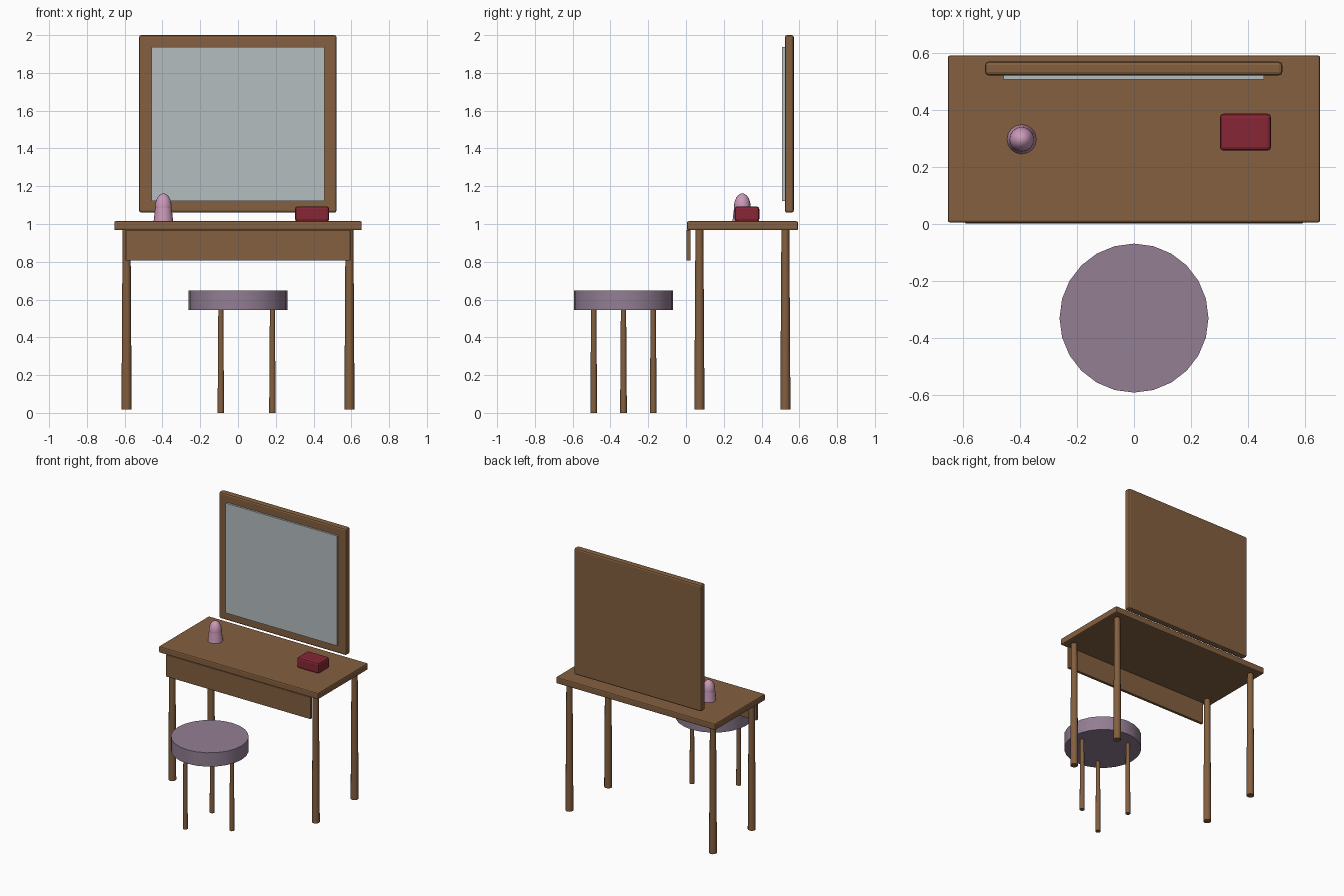
import bpy
from math import cos, sin, radians

if "Cube" in bpy.data.objects:
    bpy.data.objects.remove(bpy.data.objects["Cube"])


def material(name, rgb):
    m = bpy.data.materials.new(name)
    m.diffuse_color = (*rgb, 1)
    m.use_nodes = True
    m.node_tree.nodes["Principled BSDF"].inputs["Base Color"].default_value = m.diffuse_color
    return m


WOOD = material("wood", (0.23, 0.115, 0.05))
GLASS = material("mirror_glass", (0.46, 0.51, 0.53))
MAUVE = material("cushion_mauve", (0.29, 0.21, 0.29))
RED = material("box_red", (0.24, 0.02, 0.035))
PINK = material("bottle_pink", (0.60, 0.32, 0.48))


def finish(name, mat):
    ob = bpy.context.object
    ob.name = name
    ob.data.materials.append(mat)
    return ob


def box(name, x, y, z, mat, bevel=0.0):
    """Box from (min, max) pairs, with an optional rounded edge."""
    spans = (x, y, z)
    bpy.ops.mesh.primitive_cube_add(size=1, location=[(a + b) / 2 for a, b in spans])
    ob = finish(name, mat)
    ob.scale = [b - a for a, b in spans]
    bpy.ops.object.transform_apply(location=False, rotation=False, scale=True)
    if bevel:
        mod = ob.modifiers.new("bevel", 'BEVEL')
        mod.width = bevel
        mod.segments = 2
    return ob


def cone(name, x, y, z, r_bottom, r_top, mat, sides, bevel=0.0):
    """Upright cylinder or taper between z[0] and z[1]."""
    bpy.ops.mesh.primitive_cone_add(vertices=sides, radius1=r_bottom, radius2=r_top,
                                    depth=z[1] - z[0], location=(x, y, sum(z) / 2))
    ob = finish(name, mat)
    bpy.ops.object.shade_smooth_by_angle(angle=radians(40))
    if bevel:
        mod = ob.modifiers.new("bevel", 'BEVEL')
        mod.width = bevel
        mod.segments = 1
    return ob


# Table: top, front apron and four tapered legs
box("table_top", (-0.655, 0.655), (0.005, 0.593), (0.967, 1.015), WOOD, 0.008)
box("front_apron", (-0.595, 0.595), (0.002, 0.024), (0.806, 0.968), WOOD, 0.004)
for side, x in (("left", -0.59), ("right", 0.59)):
    for end, y in (("front", 0.071), ("back", 0.526)):
        cone(f"{end}_{side}_table_leg", x, y, (0.017, 0.969), 0.027, 0.021, WOOD, 12)

# Mirror: solid back panel with the glass proud of its front
box("mirror_frame", (-0.524, 0.522), (0.523, 0.571), (1.06, 2.0), WOOD, 0.012)
box("mirror_glass", (-0.459, 0.457), (0.509, 0.525), (1.122, 1.938), GLASS)

# Stool: round seat on three legs
STOOL_Y = -0.331
cone("stool_seat", 0, STOOL_Y, (0.545, 0.648), 0.262, 0.262, MAUVE, 24)
for i in range(3):
    a = radians(120 * i)
    cone(f"stool_leg_{i + 1}", 0.182 * cos(a), STOOL_Y + 0.182 * sin(a),
         (0.0, 0.547), 0.018, 0.014, WOOD, 10)

# Perfume bottle: tapered body with a domed stopper
BX, BY = -0.395, 0.298
cone("bottle_body", BX, BY, (1.013, 1.10), 0.052, 0.042, PINK, 16)
bpy.ops.mesh.primitive_uv_sphere_add(segments=16, ring_count=12, radius=1,
                                     location=(BX, BY, 1.09))
dome = finish("bottle_dome", PINK)
dome.scale = (0.044, 0.044, 0.072)
bpy.ops.object.transform_apply(location=False, rotation=False, scale=True)
bpy.ops.object.shade_smooth_by_angle(angle=radians(40))

# Trinket box
box("trinket_box", (0.302, 0.482), (0.258, 0.388), (1.013, 1.093), RED, 0.013)
